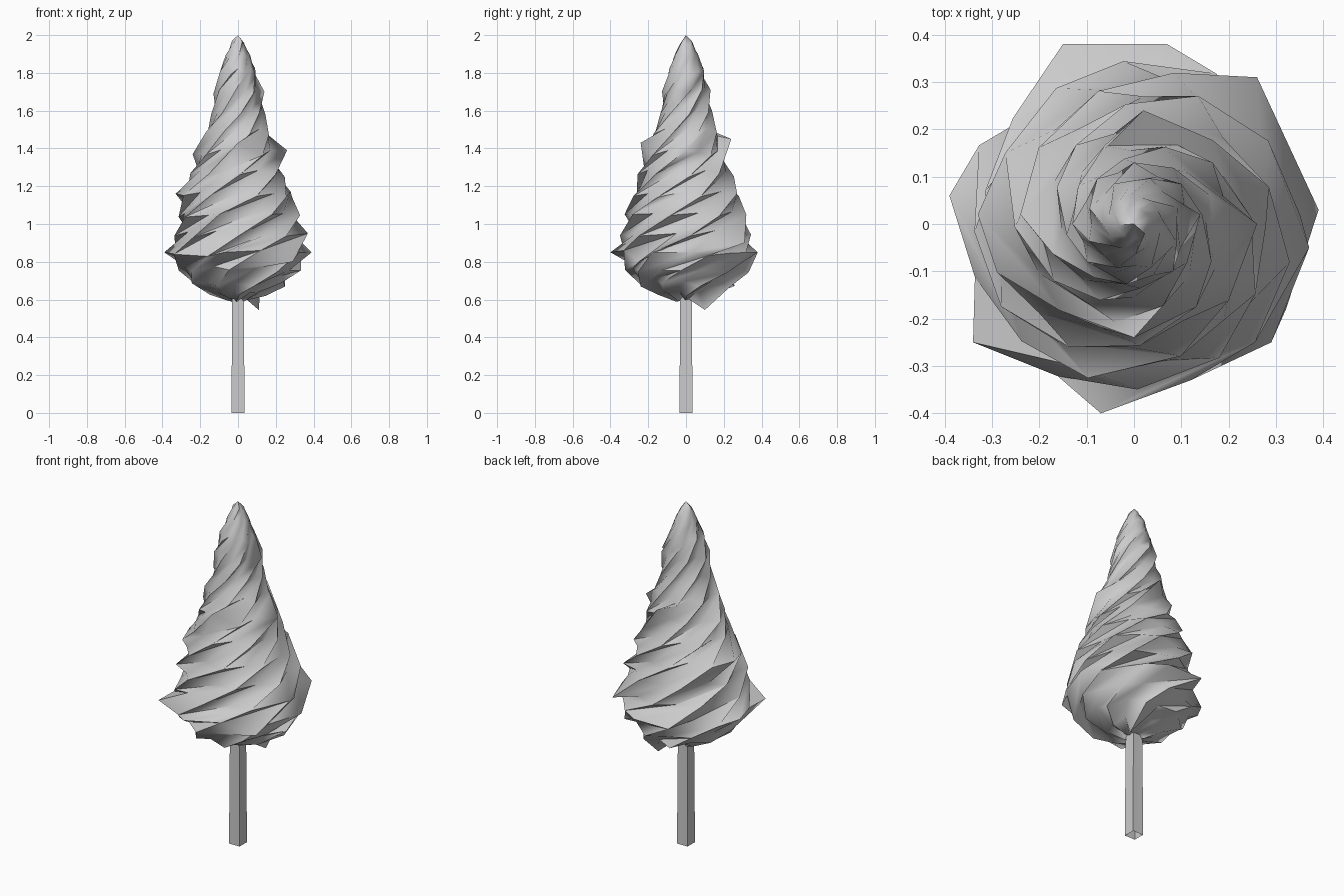
import bpy, bmesh, random
from math import sin, cos, pi
from mathutils import Vector

if "Cube" in bpy.data.objects:
    bpy.data.objects.remove(bpy.data.objects["Cube"])

random.seed(4)

# Foliage silhouette: (height, radius)
PROFILE = [(0.605, 0.05), (0.64, 0.14), (0.69, 0.25), (0.76, 0.31), (0.85, 0.345),
           (0.95, 0.335), (1.05, 0.315), (1.16, 0.29), (1.27, 0.24), (1.38, 0.205),
           (1.49, 0.17), (1.60, 0.135), (1.71, 0.122), (1.81, 0.095), (1.90, 0.062),
           (1.96, 0.034)]
# Leaf tips sticking out of the folds
TIPS = [(0.39, 0.03, 0.85), (0.37, -0.05, 0.95), (-0.07, -0.40, 0.85), (0.12, -0.33, 0.86),
        (0.29, -0.25, 0.80), (-0.34, -0.25, 0.84), (-0.39, 0.06, 0.85), (-0.15, 0.38, 0.85),
        (0.07, 0.38, 0.85), (0.26, 0.31, 0.90), (0.26, 0.0, 1.39), (-0.24, 0.02, 1.37),
        (0.02, 0.24, 1.45), (0.0, -0.24, 1.43), (-0.33, 0.02, 1.16), (0.14, 0.02, 1.70),
        (0.0, 0.13, 1.71), (-0.13, 0.0, 1.69), (0.11, 0.10, 0.545)]
FOLDS, TWIST = 8, 5.0


def finish(bm, name, angle):
    bmesh.ops.recalc_face_normals(bm, faces=bm.faces)
    mesh = bpy.data.meshes.new(name)
    bm.to_mesh(mesh)
    bm.free()
    ob = bpy.data.objects.new(name, mesh)
    bpy.context.collection.objects.link(ob)
    bpy.ops.object.select_all(action='DESELECT')
    ob.select_set(True)
    bpy.context.view_layer.objects.active = ob
    bpy.ops.object.shade_smooth_by_angle(angle=angle)
    return ob


def loft(bm, rings):
    for a, b in zip(rings, rings[1:]):
        n = len(a)
        for i in range(n):
            j = (i + 1) % n
            bm.faces.new((a[i], a[j], b[j]))
            bm.faces.new((a[i], b[j], b[i]))


# Twisted foliage with soft folds winding up to the apex
bm = bmesh.new()
rings = []
for z, r in PROFILE:
    ring = []
    for i in range(FOLDS * 2):
        ridge = i % 2 == 0
        a = 2 * pi * (i + (0.0 if ridge else 0.1)) / (FOLDS * 2) + TWIST * z
        a += random.uniform(-0.05, 0.05)
        rr = r * ((1.04 if ridge else 0.93) + random.uniform(-0.04, 0.04))
        dz = random.uniform(-0.012, 0.012) - (0.01 if ridge else -0.005)
        ring.append(bm.verts.new((rr * cos(a), rr * sin(a), z + dz)))
    rings.append(ring)
loft(bm, rings)
apex = bm.verts.new((0, 0, 2))
base = bm.verts.new((0, 0, 0.61))
for ring, tip in ((rings[-1], apex), (rings[0], base)):
    for i in range(len(ring)):
        bm.faces.new((ring[i], ring[(i + 1) % len(ring)], tip))
free = [v for v in bm.verts if v not in (apex, base)]
for t in TIPS:
    v = min(free, key=lambda v: (v.co - Vector(t)).length)
    v.co = t
    free.remove(v)
finish(bm, "foliage", 1.2)

# Slim fluted trunk, open underneath
bm = bmesh.new()
rings = []
for z, s in ((0.0, 1.0), (0.3, 0.97), (0.66, 0.9)):
    rings.append([])
    for i in range(8):
        r = s * (0.048 if i % 2 else 0.033)
        rings[-1].append(bm.verts.new((r * cos(pi * i / 4), r * sin(pi * i / 4), z)))
loft(bm, rings)
bm.faces.new(rings[-1])
finish(bm, "trunk", 1.0)
